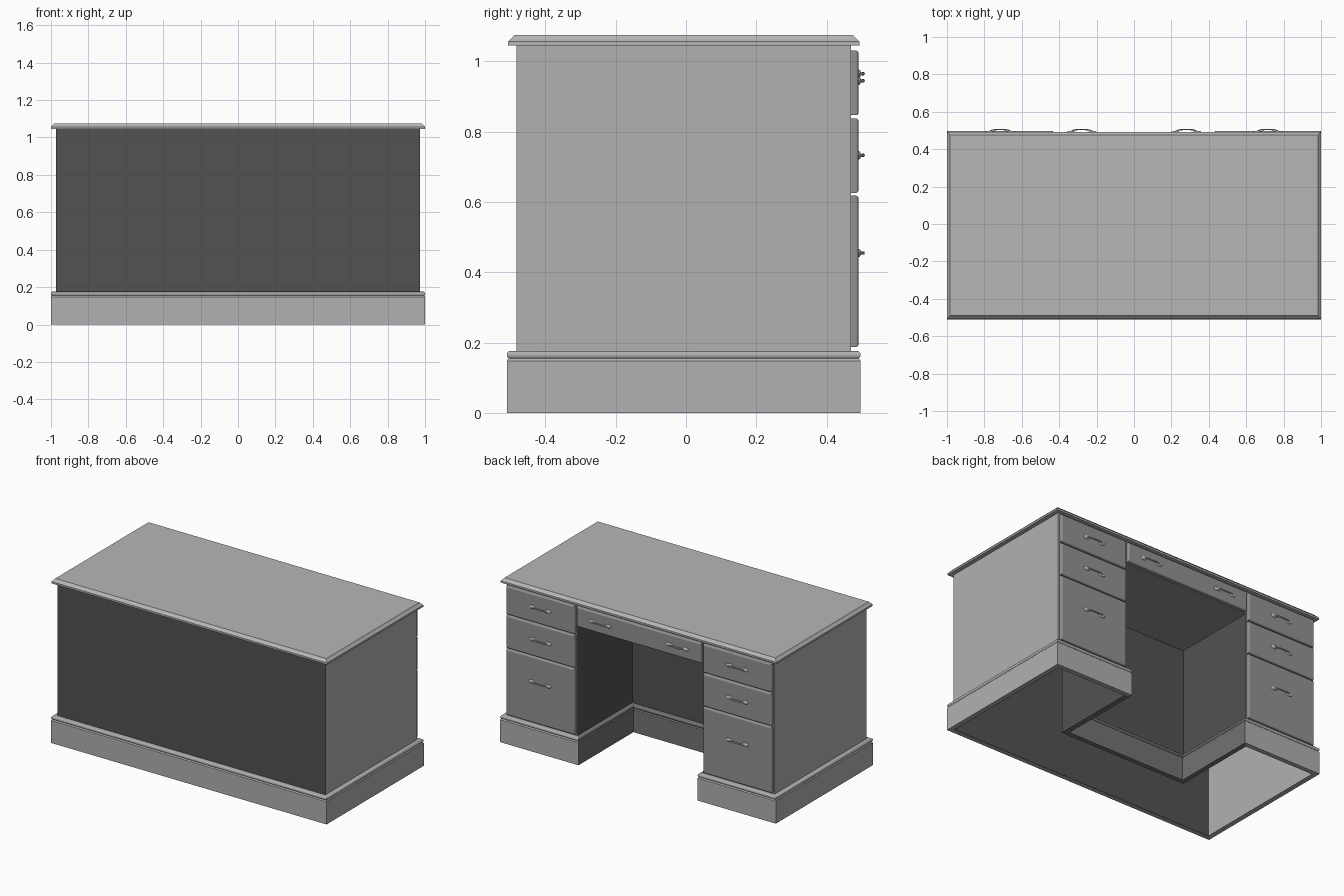
import bpy, bmesh, math
from mathutils import Matrix

if "Cube" in bpy.data.objects:
    bpy.data.objects.remove(bpy.data.objects["Cube"])


def grey(name, v):
    m = bpy.data.materials.new(name)
    m.diffuse_color = (v, v, v, 1)
    m.use_nodes = True
    m.node_tree.nodes["Principled BSDF"].inputs["Base Color"].default_value = m.diffuse_color
    return m


WOOD = grey("wood", 0.44)
TOP = grey("top_wood", 0.47)
DRAWER = grey("drawer_wood", 0.29)
SHADE = grey("shaded_wood", 0.17)
DARK = grey("dark_wood", 0.085)
METAL = grey("handle_metal", 0.5)


def finish(name, bm, mats, smooth=True):
    bmesh.ops.recalc_face_normals(bm, faces=bm.faces)
    me = bpy.data.meshes.new(name)
    bm.to_mesh(me)
    bm.free()
    for m in mats:
        me.materials.append(m)
    ob = bpy.data.objects.new(name, me)
    bpy.context.collection.objects.link(ob)
    if smooth:
        bpy.ops.object.select_all(action='DESELECT')
        bpy.context.view_layer.objects.active = ob
        ob.select_set(True)
        bpy.ops.object.shade_smooth_by_angle(angle=math.radians(30))
    return ob


def sweep(name, corners, profile, mats, cap=False, second=()):
    """Sweep (offset, z) profile around right-angled outline of (x, y, sx, sy).
    Outline sides listed in 'second' get the second material."""
    bm = bmesh.new()
    rings = [[bm.verts.new((x + sx * o, y + sy * o, z)) for x, y, sx, sy in corners]
             for o, z in profile]
    n = len(corners)
    pairs = list(zip(rings, rings[1:]))
    if cap:
        bm.faces.new(rings[0])
        bm.faces.new(rings[-1])
    else:
        pairs.append((rings[-1], rings[0]))
    for a, b in pairs:
        for i in range(n):
            j = (i + 1) % n
            f = bm.faces.new((a[i], a[j], b[j], b[i]))
            f.material_index = int(i in second)
    return finish(name, bm, mats)


def box(name, x0, x1, y0, y1, z0, z1, bevel=0):
    bm = bmesh.new()
    bmesh.ops.create_cube(bm, size=1)
    bmesh.ops.transform(bm, verts=bm.verts, matrix=Matrix.Translation(
        ((x0 + x1) / 2, (y0 + y1) / 2, (z0 + z1) / 2))
        @ Matrix.Diagonal((x1 - x0, y1 - y0, z1 - z0, 1)))
    if bevel:
        # round only the edges of the front panel face
        edges = [e for e in bm.edges if all(v.co.y > y1 - 1e-5 for v in e.verts)]
        bmesh.ops.bevel(bm, geom=edges, offset=bevel, segments=3, profile=0.5,
                        affect='EDGES')
    return finish(name, bm, [DRAWER], smooth=False)


X, YF, YB = 0.972, -0.482, 0.469     # carcass outline
KX, KY = 0.46, -0.10                 # kneehole half width and depth
DRAWER_Y = 0.491

# U-shaped outline shared by carcass and plinth
outline = [(-X, YF, -1, -1), (X, YF, 1, -1), (X, YB, 1, 1), (KX, YB, -1, 1),
           (KX, KY, -1, 1), (-KX, KY, 1, 1), (-KX, YB, 1, 1), (-X, YB, -1, 1)]

# Hollow carcass, open underneath, with dark front panel and kneehole
sweep("carcass", outline, [(0, 0.001), (0, 1.046), (-0.004, 1.046), (-0.004, 0.001)],
      [WOOD, DARK], second=(0, 3, 4, 5))

# Plinth with rounded moulding on top
bead = [(0.019 + 0.009 * math.cos(a), 0.165 + 0.011 * math.sin(a))
        for a in [math.radians(d) for d in range(-60, 91, 25)]]
sweep("plinth", outline, [(-0.002, 0), (0.028, 0), (0.028, 0.148), (0.024, 0.153)]
      + bead + [(-0.002, 0.176)], [WOOD, SHADE], second=(3, 4, 5))

# Desk top with moulded edge
top = [(-1, -0.506, -1, -1), (1, -0.506, 1, -1), (1, 0.493, 1, 1), (-1, 0.493, -1, 1)]
sweep("desk_top", top, [(0, 1.045), (0, 1.057), (-0.004, 1.060), (-0.011, 1.068),
                        (-0.0155, 1.0725), (-0.017, 1.075)], [TOP], cap=True)

# Housing for the middle drawer over the kneehole
box("middle_drawer_housing", -KX, KX, KY, YB, 0.895, 1.046)

# Drawer fronts
box("middle_drawer", -0.452, 0.452, YB - 0.004, DRAWER_Y, 0.902, 1.031, 0.008)
handles = [(-0.28, 0.965), (0.28, 0.965)]
rows = [("top", 0.847, 1.031, 0.945), ("centre", 0.626, 0.838, 0.733),
        ("bottom", 0.187, 0.618, 0.455)]
for side, s in (("left", -1), ("right", 1)):
    for row, z0, z1, hz in rows:
        xa, xb = sorted((s * 0.467, s * 0.963))
        box(f"{side}_{row}_drawer", xa, xb, YB - 0.004, DRAWER_Y, z0, z1, 0.008)
        handles.append((s * 0.715, hz))


def handle_mesh():
    """Bowed bar between two oval plates, swept around the x axis."""
    bm = bmesh.new()
    rings = []
    for i in range(13):
        t = -1 + i / 6
        y = 0.003 + 0.011 * (1 - t ** 4)
        r = 0.0038 + 0.0015 * (1 - t * t)
        rings.append([bm.verts.new((0.06 * t, y + 0.7 * r * math.cos(k * math.pi / 4),
                                    r * math.sin(k * math.pi / 4))) for k in range(8)])
    for a, b in zip(rings, rings[1:]):
        for k in range(8):
            bm.faces.new((a[k], a[k - 1], b[k - 1], b[k]))
    bm.faces.new(rings[0])
    bm.faces.new(rings[-1])
    for s in (-1, 1):
        bmesh.ops.create_uvsphere(bm, u_segments=16, v_segments=8, radius=1,
                                  matrix=Matrix.Translation((s * 0.058, 0, 0))
                                  @ Matrix.Diagonal((0.023, 0.007, 0.012, 1)))
    return bm


# Drawer handles
for i, (x, z) in enumerate(handles):
    ob = finish(f"drawer_handle_{i + 1}", handle_mesh(), [METAL])
    ob.location = (x, DRAWER_Y, z)
